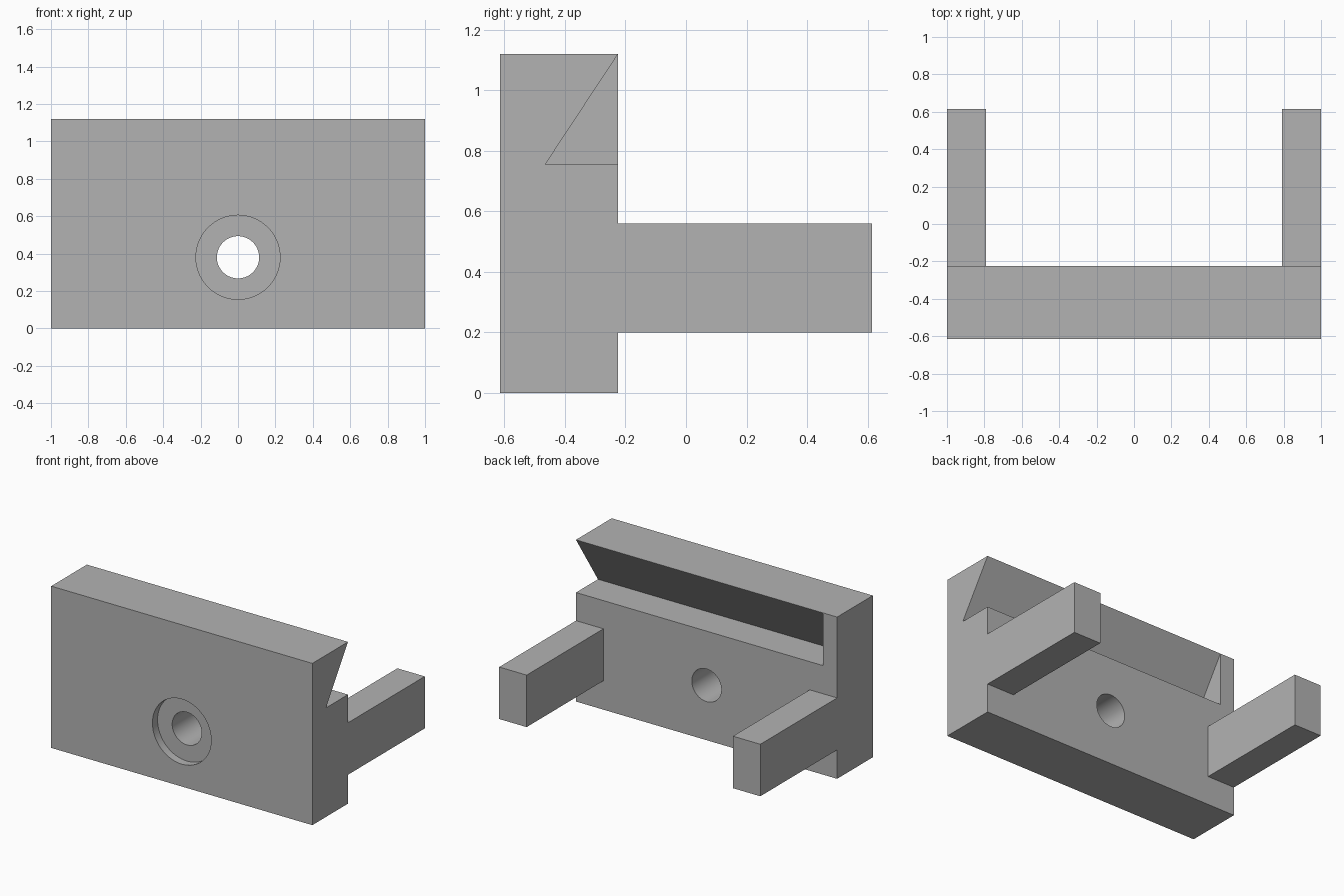
import bpy
import bmesh
import math

cube = bpy.data.objects.get("Cube")
if cube:
    bpy.data.objects.remove(cube, do_unlink=True)

GREY = (0.45, 0.45, 0.45, 1.0)
grey = bpy.data.materials.new("plain grey")
grey.use_nodes = True
grey.diffuse_color = GREY
grey.node_tree.nodes["Principled BSDF"].inputs["Base Color"].default_value = GREY

FRONT, PLATE_BACK, ARM_END = -0.615, -0.225, 0.615
HEIGHT = 1.12
HOLE_Z = 0.38


def side_prism(name, profile, x0, x1):
    """Extrude a (y, z) profile along x."""
    bm = bmesh.new()
    face = bm.faces.new([bm.verts.new((x0, y, z)) for y, z in profile])
    extruded = bmesh.ops.extrude_face_region(bm, geom=[face])["geom"]
    moved = [v for v in extruded if isinstance(v, bmesh.types.BMVert)]
    bmesh.ops.translate(bm, vec=(x1 - x0, 0, 0), verts=moved)
    bmesh.ops.recalc_face_normals(bm, faces=bm.faces)
    mesh = bpy.data.meshes.new(name)
    bm.to_mesh(mesh)
    bm.free()
    mesh.materials.append(grey)
    obj = bpy.data.objects.new(name, mesh)
    bpy.context.collection.objects.link(obj)
    return obj


def box_profile(y0, y1, z0, z1):
    return [(y0, z0), (y1, z0), (y1, z1), (y0, z1)]


def bore(name, radius, y0, y1):
    """Cylinder along y, used as a hole cutter."""
    bpy.ops.mesh.primitive_cylinder_add(
        vertices=64, radius=radius, depth=y1 - y0,
        location=(0, (y0 + y1) / 2, HOLE_Z), rotation=(math.pi / 2, 0, 0))
    obj = bpy.context.object
    obj.name = name
    obj.data.materials.append(grey)
    return obj


def cut(target, cutter):
    mod = target.modifiers.new(cutter.name, 'BOOLEAN')
    mod.operation = 'DIFFERENCE'
    mod.solver = 'EXACT'
    mod.object = cutter
    bpy.context.view_layer.objects.active = target
    bpy.ops.object.modifier_apply(modifier=mod.name)
    bpy.data.objects.remove(cutter, do_unlink=True)


# Main plate
plate = side_prism("plate", box_profile(FRONT, PLATE_BACK, 0, HEIGHT), -1, 1)

# Undercut groove along the back, open at the left end and closed at the right
groove_y, groove_z, past = -0.465, 0.755, -0.1
slope = (HEIGHT - 0.001 - groove_z) / (PLATE_BACK - groove_y)
groove = [(groove_y, groove_z), (past, groove_z),
          (past, groove_z + slope * (past - groove_y))]
cut(plate, side_prism("groove_cutter", groove, -0.89, 1.2))

# Counterbored screw hole
cut(plate, bore("hole_cutter", 0.113, FRONT - 0.2, PLATE_BACK + 0.2))
cut(plate, bore("counterbore_cutter", 0.225, FRONT - 0.2, FRONT + 0.056))

# Two arms at the back
arm = box_profile(PLATE_BACK, ARM_END, 0.2, 0.56)
side_prism("left_arm", arm, 0.79, 1)
side_prism("right_arm", arm, -1, -0.79)

# Smooth hole walls with sharp edges
bpy.ops.object.select_all(action='DESELECT')
plate.select_set(True)
bpy.context.view_layer.objects.active = plate
bpy.ops.object.shade_smooth_by_angle(angle=math.radians(30))
